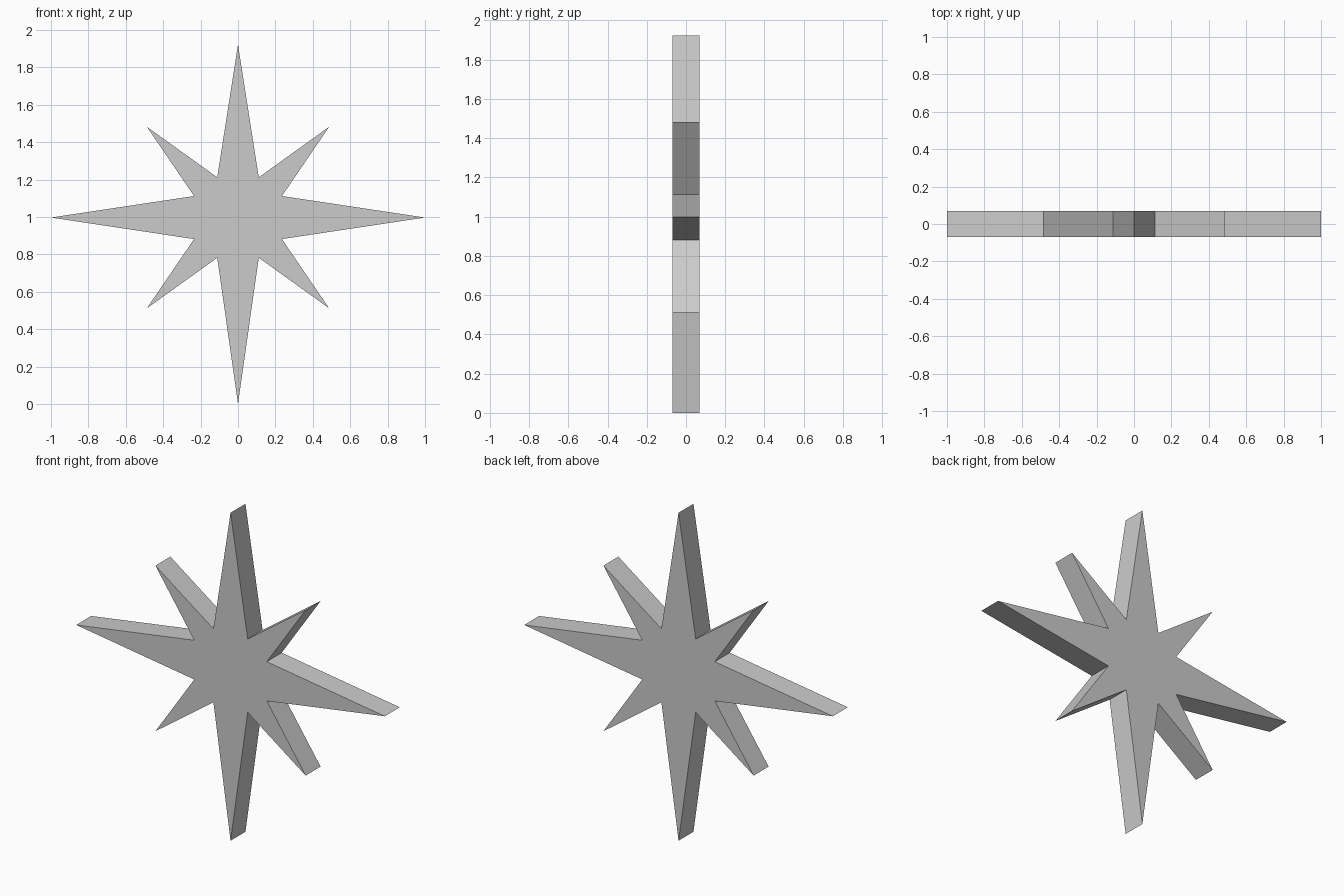
import bpy, bmesh
from mathutils import Vector

if "Cube" in bpy.data.objects:
    bpy.data.objects.remove(bpy.data.objects["Cube"])

CENTRE_Z = 0.997
HALF_DEPTH = 0.069

# Right half of the star outline, from top tip to bottom tip (x, z from the centre)
upper = [(0.111, 0.215), (0.487, 0.485), (0.235, 0.115)]
half = [(0, 0.925)] + upper + [(1, 0)]
half += [(x, -z) for x, z in reversed(upper)] + [(0, -0.997)]

# Mirror to the left half to close the outline
outline = half + [(-x, z) for x, z in reversed(half[1:-1])]

# Eight-pointed star plate: fill the outline and extrude it through its depth
bm = bmesh.new()
face = bm.faces.new([bm.verts.new((x, -HALF_DEPTH, z + CENTRE_Z)) for x, z in outline])
result = bmesh.ops.extrude_face_region(bm, geom=[face], use_keep_orig=True)
back = [v for v in result["geom"] if isinstance(v, bmesh.types.BMVert)]
bmesh.ops.translate(bm, verts=back, vec=Vector((0, 2 * HALF_DEPTH, 0)))
bmesh.ops.recalc_face_normals(bm, faces=bm.faces)

mesh = bpy.data.meshes.new("eight_pointed_star")
bm.to_mesh(mesh)
bm.free()
star = bpy.data.objects.new("eight_pointed_star", mesh)
bpy.context.collection.objects.link(star)
